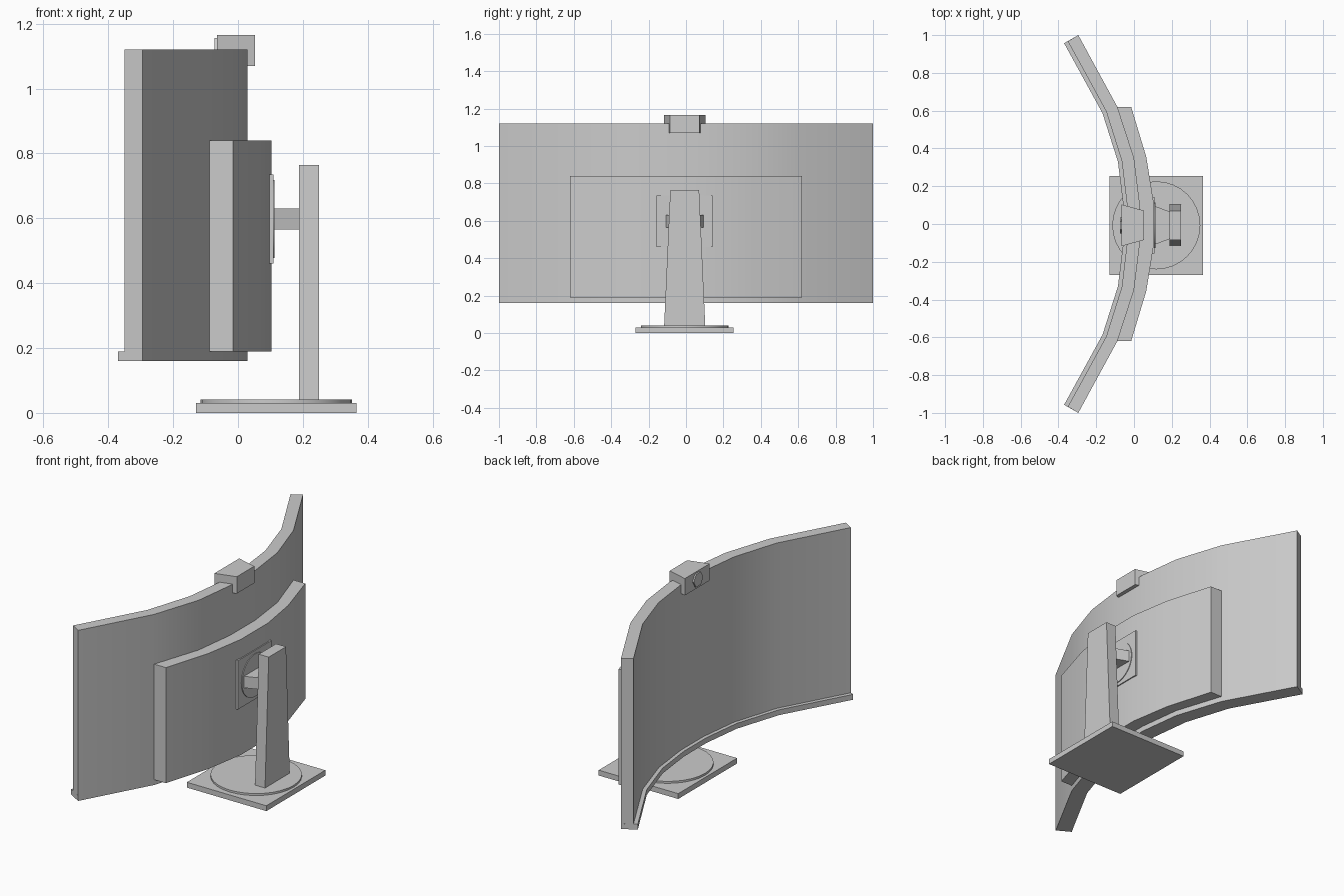
import bpy, bmesh, math
from mathutils import Matrix

if "Cube" in bpy.data.objects:
    bpy.data.objects.remove(bpy.data.objects["Cube"])

OFF = -0.007  # stand and camera sit a touch off the centre line


def finish(name, bm):
    bmesh.ops.recalc_face_normals(bm, faces=bm.faces)
    me = bpy.data.meshes.new(name)
    bm.to_mesh(me)
    bm.free()
    me.shade_smooth()
    me.set_sharp_from_angle(angle=math.radians(30))
    ob = bpy.data.objects.new(name, me)
    bpy.context.collection.objects.link(ob)
    return ob


def loft(name, a, b):
    """Solid between two matching 3D outlines."""
    bm = bmesh.new()
    va = [bm.verts.new(p) for p in a]
    vb = [bm.verts.new(p) for p in b]
    n = len(va)
    bm.faces.new(va)
    bm.faces.new(vb)
    for i in range(n):
        j = (i + 1) % n
        bm.faces.new((va[i], va[j], vb[j], vb[i]))
    return finish(name, bm)


def prism(name, outline, z0, z1):
    return loft(name, [(x, y, z0) for x, y in outline], [(x, y, z1) for x, y in outline])


def ribbon(name, outer, inner, z0, z1):
    """Curved slab mirrored in y, built as quads between two half curves."""
    bm = bmesh.new()
    full = lambda c: [(x, -y) for x, y in reversed(c)] + c
    rows = [[bm.verts.new(p) for p in ((a[0], a[1], z0), (a[0], a[1], z1),
                                       (b[0], b[1], z1), (b[0], b[1], z0))]
            for a, b in zip(full(outer), full(inner))]
    for r, s in zip(rows, rows[1:]):
        for i in range(4):
            j = (i + 1) % 4
            bm.faces.new((r[i], r[j], s[j], s[i]))
    bm.faces.new(rows[0])
    bm.faces.new(rows[-1])
    return finish(name, bm)


def disc(name, loc, r, depth, sides, axis='Z'):
    bm = bmesh.new()
    m = Matrix.Translation(loc)
    if axis == 'X':
        m = m @ Matrix.Rotation(math.pi / 2, 4, 'Y')
    bmesh.ops.create_cone(bm, cap_ends=True, segments=sides, radius1=r,
                          radius2=r, depth=depth, matrix=m)
    return finish(name, bm)


def taper(x0, w0, x1, w1):
    return [(x0, OFF - w0), (x1, OFF - w1), (x1, OFF + w1), (x0, OFF + w0)]


# curved panel, chin and rear housing
back = [(0.03, 0.11), (0.0, 0.35), (-0.088, 0.62), (-0.295, 1.0)]
front = [(-0.037, 0.103), (-0.065, 0.335), (-0.147, 0.595), (-0.35, 0.967)]
chin = [(-0.057, 0.1), (-0.085, 0.33), (-0.167, 0.587), (-0.37, 0.957)]
rear = [(0.103, 0.12), (0.065, 0.355), (-0.015, 0.62)]
ribbon("screen_panel", back, front, 0.19, 1.12)
ribbon("bottom_bezel", back, chin, 0.16, 0.19)
ribbon("rear_housing", rear, back[:3], 0.19, 0.84)

# camera clipped over the top edge
prism("camera_body", taper(-0.065, 0.11, 0.052, 0.078), 1.07, 1.165)
disc("camera_lens", (-0.065, OFF, 1.12), 0.042, 0.016, 6, 'X')

# mount plate, disc and arm
prism("mount_plate", taper(0.095, 0.15, 0.109, 0.15), 0.46, 0.735)
disc("mount_disc", (0.107, OFF, 0.598), 0.12, 0.012, 32, 'X')
prism("mount_arm", taper(0.105, 0.104, 0.195, 0.07), 0.565, 0.63)

# tapered column
loft("stand_column",
     [(x, y, 0.035) for x, y in taper(0.188, 0.11, 0.25, 0.11)],
     [(x, y, 0.765) for x, y in taper(0.188, 0.077, 0.25, 0.077)])

# base
disc("base_disc", (0.118, OFF, 0.033), 0.233, 0.016, 32)
prism("base_plate", taper(-0.13, 0.262, 0.365, 0.262), 0.0, 0.03)
